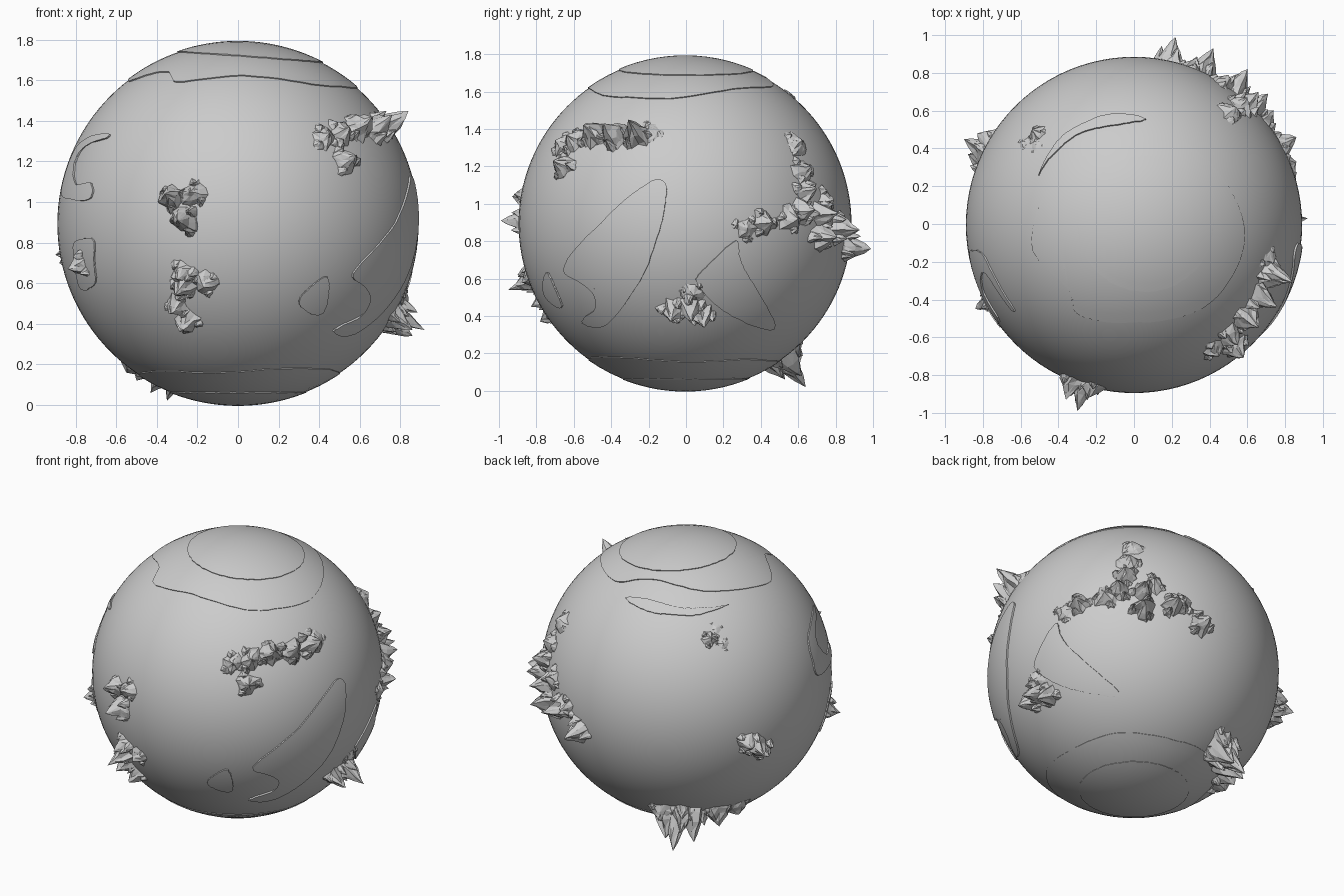
import bpy, bmesh, math, random
from mathutils import Vector

if "Cube" in bpy.data.objects:
    bpy.data.objects.remove(bpy.data.objects["Cube"])

random.seed(7)
R = 0.89
C = Vector((0, -0.005, 0.893))


def finish(bm, name, angle=None):
    bmesh.ops.recalc_face_normals(bm, faces=bm.faces)
    me = bpy.data.meshes.new(name)
    bm.to_mesh(me)
    bm.free()
    ob = bpy.data.objects.new(name, me)
    bpy.context.collection.objects.link(ob)
    if angle:
        bpy.context.view_layer.objects.active = ob
        ob.select_set(True)
        bpy.ops.object.shade_smooth_by_angle(angle=math.radians(angle))
        ob.select_set(False)
    return ob


def on_globe(view, a, b):
    """Lift a point read off a flat view onto the unit globe."""
    if view in ("front", "right"):
        b -= C.z
    if view == "right":
        a -= C.y
    if view in ("top", "bottom"):
        b -= C.y
    d = math.sqrt(max(R * R - a * a - b * b, 0.0))
    return Vector({"front": (a, -d, b), "right": (d, a, b),
                   "top": (a, b, d), "bottom": (a, b, -d)}[view]).normalized()


def closed_spline(pts, n):
    out = []
    for i in range(n):
        t = i / n * len(pts)
        k, f = int(t), t - int(t)
        p0, p1, p2, p3 = (pts[(k + j) % len(pts)] for j in (-1, 0, 1, 2))
        out.append(p1 + 0.5 * f * (p2 - p0 + f * (2 * p0 - 5 * p1 + 4 * p2 - p3
                   + f * (3 * (p1 - p2) + p3 - p0))))
    return out


def plate(name, view, outline, height, n=40, cross=14, rough=0.003):
    """Thin raised land plate, outline starts at one tip."""
    pts = closed_spline([on_globe(view, *p) for p in outline], 2 * n)
    pts = [p + Vector([random.uniform(-rough, rough) for _ in range(3)]) for p in pts]
    bm = bmesh.new()
    rows = []
    for i in range(n + 1):
        a, b = pts[i], pts[-i]
        rows.append([bm.verts.new(C + a.lerp(b, j / cross).normalized() * (R + height))
                     for j in range(cross + 1)])
    for r, s in zip(rows, rows[1:]):
        for j in range(cross):
            bm.faces.new((r[j], r[j + 1], s[j + 1], s[j]))
    bmesh.ops.remove_doubles(bm, verts=bm.verts, dist=1e-5)
    rim = [e for e in bm.edges if e.is_boundary]
    ext = bmesh.ops.extrude_edge_only(bm, edges=rim)["geom"]
    for v in ext:
        if isinstance(v, bmesh.types.BMVert):
            v.co = C + (v.co - C).normalized() * (R - 0.015)
    finish(bm, name, 35)


def crag(bm, base, tip, width):
    """Jagged faceted peak with alternating ribs and gullies."""
    axis = tip - base
    n = base - C
    u = n.orthogonal().normalized()
    v = n.normalized().cross(u)
    sides, turn = 11, random.random() * 6
    rib = [random.uniform(0.65, 1.15) for _ in range(sides)]
    rings = []
    for t, r in ((-0.2, 1.12), (0.12, 0.88), (0.42, 0.62), (0.72, 0.3)):
        ring = []
        for i in range(sides):
            ang = turn + (i + random.uniform(-0.25, 0.25)) * math.tau / sides
            k = width * r * rib[i] * random.uniform(0.85, 1.1)
            ring.append(bm.verts.new(base + axis * (t + random.uniform(-0.08, 0.08))
                                     + (u * math.cos(ang) + v * math.sin(ang)) * k))
        rings.append(ring)
    top = bm.verts.new(tip)
    for r, s in zip(rings, rings[1:]):
        for i in range(sides):
            j = (i + 1) % sides
            bm.faces.new((r[i], r[j], s[j]))
            bm.faces.new((r[i], s[j], s[i]))
    for i in range(sides):
        bm.faces.new((rings[-1][i], rings[-1][(i + 1) % sides], top))
    bm.faces.new(rings[0][::-1])


def mountains(name, tips, width):
    bm = bmesh.new()
    for t in tips:
        tip = Vector(t)
        n = (tip - C).normalized()
        h = (tip - C).length - R
        crag(bm, C + n * (R - 0.01), tip, width)
        u = n.orthogonal().normalized()
        v = n.cross(u)
        start = random.random() * 6
        for k in range(3):  # foothills
            a = start + k * math.tau / 3
            m = (n + (u * math.cos(a) + v * math.sin(a)) * width * 0.75).normalized()
            crag(bm, C + m * (R - 0.01), C + m * (R + h * random.uniform(0.35, 0.6)), width * 0.5)
    finish(bm, name)


# globe
bm = bmesh.new()
bmesh.ops.create_uvsphere(bm, u_segments=96, v_segments=64, radius=R)
bmesh.ops.translate(bm, vec=C, verts=bm.verts)
finish(bm, "globe", 60)

# polar land and ice caps
plate("north_land", "top", [(.58, 0), (.43, .29), (.2, .46), (-.02, .41), (-.3, .34), (-.46, .18),
      (-.54, -.08), (-.5, -.19), (-.34, -.35), (-.29, -.48), (0, -.52), (.35, -.45), (.535, -.24)], .006)
plate("south_land", "bottom", [(.5, 0), (.42, .3), (.2, .46), (-.1, .5), (-.38, .35), (-.45, .1),
      (-.48, -.15), (-.36, -.38), (-.1, -.5), (.2, -.5), (.44, -.3)], .004)
for name, view, cx, r in (("north_ice", "top", .06, .355), ("south_ice", "bottom", 0, .335)):
    ring = [(cx + r * math.cos(k * math.tau / 16), r * math.sin(k * math.tau / 16)) for k in range(16)]
    plate(name, view, ring, .011 if view == "top" else .007)

# land plates
plate("east_land", "right", [(-.11, 1.107), (-.2, 1.11), (-.46, .89), (-.65, .65), (-.51, .58), (-.46, .465),
      (-.54, .395), (-.54, .36), (-.42, .36), (-.25, .58), (-.155, .81), (-.11, 1.0)], .01)
plate("small_island", "front", [(.43, .635), (.445, .56), (.42, .46), (.365, .45), (.3, .5), (.33, .56)], .008)
plate("back_east_land", "right", [(.26, .8), (.075, .63), (.07, .56), (.2, .43), (.43, .33), (.47, .37),
      (.33, .62), (.285, .72)], .008)
plate("west_land", "front", [(-.645, 1.335), (-.785, 1.275), (-.85, 1.12), (-.86, 1.03), (-.735, 1.01),
      (-.72, 1.09), (-.795, 1.09), (-.8, 1.19), (-.75, 1.275), (-.65, 1.31)], .008)
plate("west_island", "front", [(-.71, .815), (-.8, .8), (-.8, .7), (-.77, .575), (-.7, .6), (-.705, .7)], .008)
plate("back_crescent_land", "top", [(.06, .55), (-.06, .58), (-.2, .56), (-.39, .45), (-.5, .26), (-.45, .34),
      (-.29, .475), (-.11, .52)], .008)

# mountain ranges, listed by summit
mountains("front_upper_peaks", [(-.36, -.93, 1.04), (-.3, -.99, .91), (-.24, -.92, 1.05)], .075)
mountains("front_lower_peaks", [(-.31, -.95, .54), (-.3, -.9, .62), (-.17, -.88, .58),
          (-.27, -.78, .37), (-.33, -.83, .45)], .075)
mountains("east_upper_ridge", [(.45, -.7, 1.34), (.55, -.64, 1.37), (.66, -.55, 1.42), (.76, -.44, 1.43),
          (.84, -.31, 1.45), (.74, -.2, 1.4), (.58, -.71, 1.23)], .085)
mountains("east_lower_peaks", [(.92, .03, .37), (.86, .1, .34), (.86, -.08, .37), (.84, .04, .51)], .08)
mountains("back_range", [(.86, .33, .87), (.86, .46, .9), (.74, .6, .92), (.71, .69, .97), (.66, .7, 1.08),
          (.6, .67, 1.2), (.54, .62, 1.34), (.6, .82, .95), (.6, .81, .82), (.42, .93, .86), (.22, .99, .76),
          (.33, .88, .88), (.5, .79, 1.02)], .085)
mountains("south_back_peaks", [(-.35, .64, .02), (-.28, .62, .08), (-.43, .53, .06), (-.36, .58, .12),
          (-.5, .36, .12), (-.55, .22, .16), (-.24, .61, .18)], .1)
mountains("north_west_peak", [(-.54, .5, 1.46), (-.52, .42, 1.49), (-.59, .44, 1.41)], .06)
mountains("west_back_peak", [(-.9, .45, .74), (-.83, .48, .78), (-.88, .37, .7)], .08)
mountains("west_cone", [(-.84, -.45, .67)], .075)
